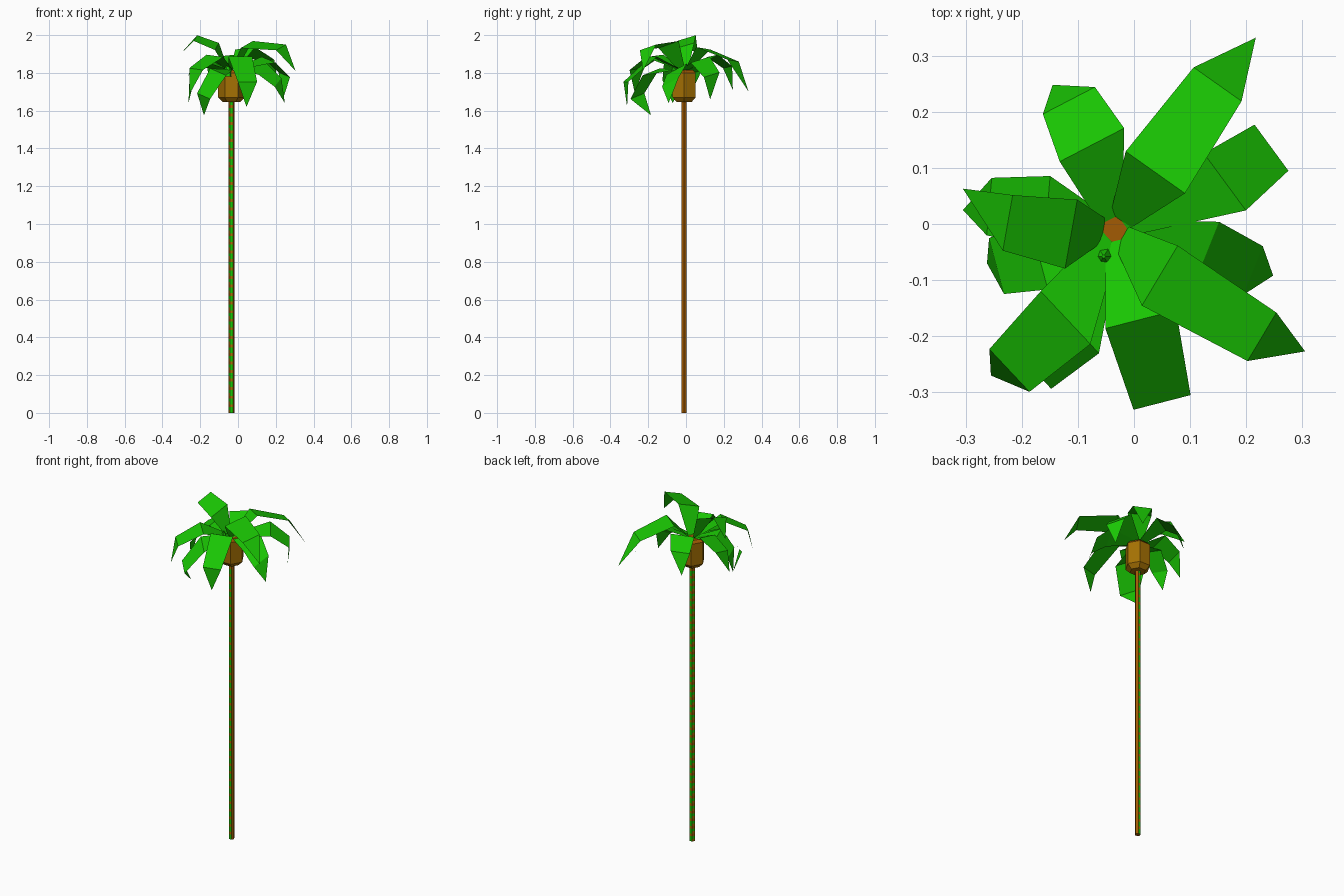
import bpy, bmesh, math
from mathutils import Vector

if "Cube" in bpy.data.objects:
    bpy.data.objects.remove(bpy.data.objects["Cube"])


def material(name, rgb):
    m = bpy.data.materials.new(name)
    m.diffuse_color = (*rgb, 1)
    m.use_nodes = True
    m.node_tree.nodes["Principled BSDF"].inputs["Base Color"].default_value = m.diffuse_color
    return m


LEAF = material("leaf green", (0.010, 0.56, 0.001))
HUSK = material("husk brown", (0.38, 0.165, 0.001))
BARK = material("bark brown", (0.36, 0.105, 0.001))


def finish(name, bm, mats):
    mesh = bpy.data.meshes.new(name)
    bm.to_mesh(mesh)
    bm.free()
    for m in mats:
        mesh.materials.append(m)
    ob = bpy.data.objects.new(name, mesh)
    bpy.context.collection.objects.link(ob)
    return ob


def hex_column(name, x, y, profile, mats):
    """Six-sided closed column through (radius, z) rings."""
    bm = bmesh.new()
    rings = [[bm.verts.new((x + r * math.cos(math.pi / 3 * i),
                            y + r * math.sin(math.pi / 3 * i), z))
              for i in range(6)] for r, z in profile]
    for a, b in zip(rings, rings[1:]):
        for i in range(6):
            j = (i + 1) % 6
            bm.faces.new((a[i], a[j], b[j], b[i]))
    bm.faces.new(rings[0][::-1])
    bm.faces.new(rings[-1])
    bm.normal_update()
    return finish(name, bm, mats)


CX, CY = -0.035, -0.01

# Trunk: brown on the right, mossy bands on the front, back and left
BANDS = 110
trunk = hex_column("trunk", CX, CY, [(0.016, 1.66 * i / BANDS) for i in range(BANDS + 1)],
                   [BARK, LEAF, HUSK])
for p in trunk.data.polygons:
    band = int(p.center.z / 1.66 * BANDS)
    if abs(p.normal.z) > 0.5 or p.normal.x > 0.3:
        p.material_index = 0
    elif abs(p.normal.y) > 0.95:
        p.material_index = (1, 1, 2)[band % 3]
    else:
        p.material_index = (2, 1, 0)[band % 3]

# Husk at the crown with a bark-coloured top, and the small bud beside it
husk = hex_column("crown_husk", CX, CY, [(0.045, 1.645), (0.07, 1.67), (0.07, 1.80), (0.055, 1.815)],
                  [HUSK, BARK])
for p in husk.data.polygons:
    p.material_index = int(p.normal.z > 0.3)
hex_column("bud", -0.054, -0.058, [(0.026, 1.78), (0.022, 1.81), (0.003, 1.85)], [LEAF])


def frond(name, mid, bend, tip, tilt):
    """Drooping leaf: narrow base, wide middle, bend, pointed tip."""
    mid, bend, tip = Vector(mid), Vector(bend), Vector(tip)
    d = bend - mid
    level = Vector((d.y, -d.x, 0)).normalized()
    side = (level + Vector((0, 0, tilt))).normalized()
    out = Vector((mid.x - CX, mid.y - CY, 0)).normalized()
    base = Vector((CX, CY, 1.817)) + out * 0.02
    bm = bmesh.new()
    rows = [[bm.verts.new(c - s * w / 2), bm.verts.new(c + s * w / 2)]
            for c, s, w in ((base, level, 0.045), (mid, side, 0.13), (bend, side, 0.105))]
    for a, b in zip(rows, rows[1:]):
        bm.faces.new((a[0], a[1], b[1], b[0]))
    bm.faces.new((rows[2][0], rows[2][1], bm.verts.new(tip)))
    bm.normal_update()
    finish(name, bm, [LEAF])


# Fronds: middle, bend, tip, sideways tilt
FRONDS = {
    "north_east": ((0.038, 0.092, 1.93), (0.149, 0.249, 1.865), (0.217, 0.332, 1.70), 0.1),
    "north": ((-0.075, 0.141, 1.89), (-0.116, 0.220, 1.83), (-0.145, 0.248, 1.71), 0.1),
    "east": ((0.162, 0.075, 1.87), (0.245, 0.136, 1.79), (0.238, 0.128, 1.66), -0.25),
    "south_east_low": ((0.130, -0.050, 1.82), (0.212, -0.083, 1.75), (0.248, -0.092, 1.64), -0.5),
    "south_east_high": ((0.046, -0.092, 1.95), (0.228, -0.201, 1.935), (0.305, -0.227, 1.81), -0.3),
    "south": ((0.012, -0.170, 1.886), (0.050, -0.318, 1.753), (0.045, -0.312, 1.62), 0.0),
    "south_west_high": ((-0.122, -0.167, 1.89), (-0.222, -0.261, 1.82), (-0.255, -0.270, 1.69), 0.1),
    "south_west_low": ((-0.105, -0.185, 1.805), (-0.182, -0.257, 1.677), (-0.180, -0.185, 1.575), 0.3),
    "west_high": ((-0.112, -0.018, 1.94), (-0.225, 0.002, 1.984), (-0.305, 0.063, 1.90), 0.3),
    "west_mid": ((-0.155, 0.022, 1.86), (-0.258, 0.031, 1.80), (-0.305, 0.025, 1.69), 0.2),
    "west_low": ((-0.170, -0.055, 1.84), (-0.245, -0.075, 1.75), (-0.262, -0.070, 1.64), -0.2),
}
for key, (mid, bend, tip, tilt) in FRONDS.items():
    frond("frond_" + key, mid, bend, tip, tilt)
